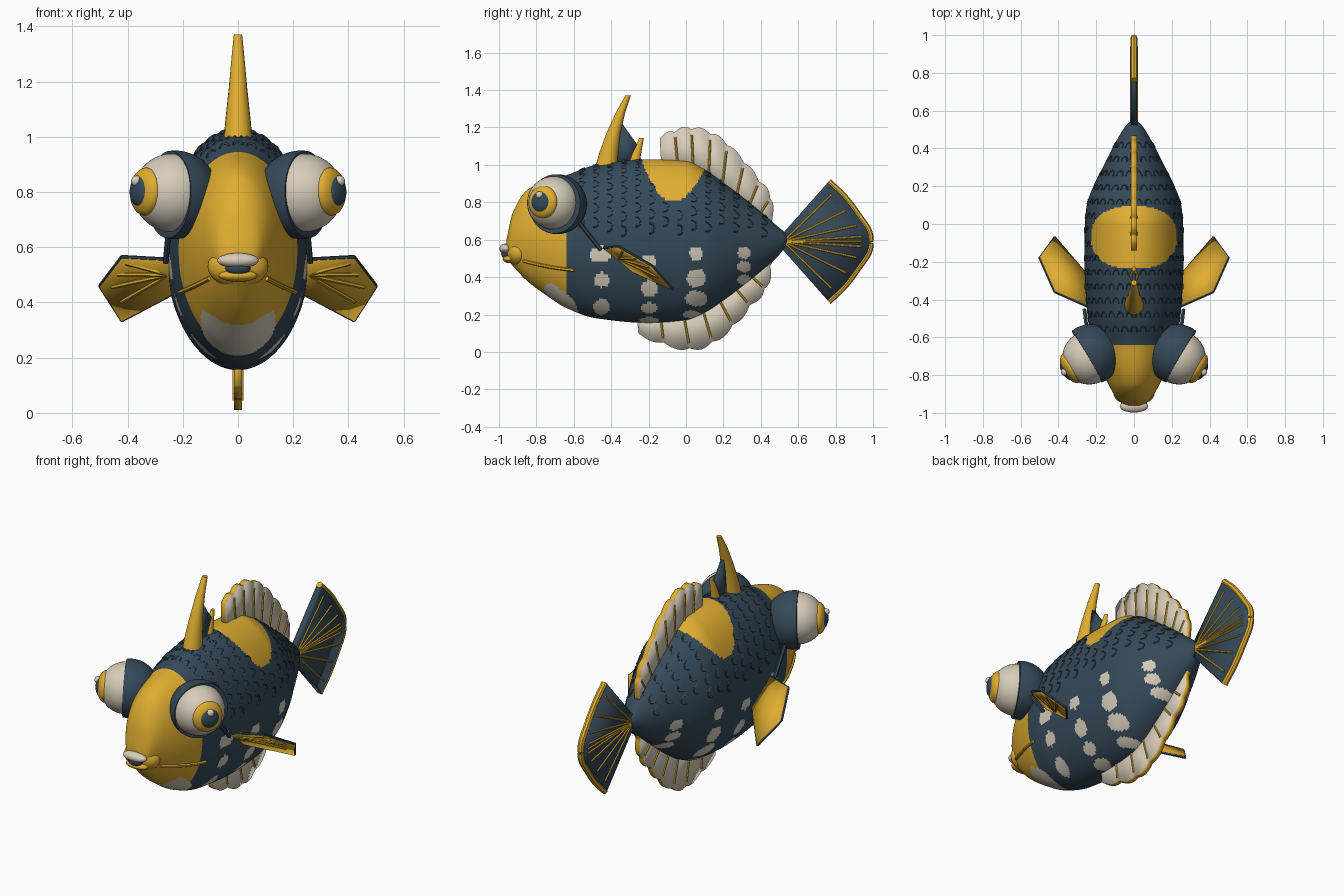
import bpy, bmesh, math
from mathutils import Vector, Matrix

if "Cube" in bpy.data.objects:
    bpy.data.objects.remove(bpy.data.objects["Cube"])


def material(name, rgb):
    m = bpy.data.materials.new(name)
    m.diffuse_color = (*rgb, 1)
    m.use_nodes = True
    m.node_tree.nodes["Principled BSDF"].inputs["Base Color"].default_value = m.diffuse_color
    return m


BLUE = material("slate_blue", (0.036, 0.068, 0.100))
YELLOW = material("golden_yellow", (0.74, 0.42, 0.03))
CREAM = material("cream", (0.68, 0.61, 0.49))


def finish(name, bm, mats, angle=40):
    bmesh.ops.recalc_face_normals(bm, faces=bm.faces)
    me = bpy.data.meshes.new(name)
    bm.to_mesh(me)
    bm.free()
    ob = bpy.data.objects.new(name, me)
    bpy.context.collection.objects.link(ob)
    for m in mats:
        me.materials.append(m)
    bpy.ops.object.select_all(action='DESELECT')
    ob.select_set(True)
    bpy.context.view_layer.objects.active = ob
    bpy.ops.object.shade_smooth_by_angle(angle=math.radians(angle))
    return ob


def loft(bm, rings):
    rows = [[bm.verts.new(p) for p in r] for r in rings]
    n = len(rows[0])
    for a, b in zip(rows, rows[1:]):
        for i in range(n):
            bm.faces.new((a[i], a[(i + 1) % n], b[(i + 1) % n], b[i]))
    bm.faces.new(rows[0])
    bm.faces.new(rows[-1])


def tube(bm, pts, r, n=6):
    pts = [Vector(p) for p in pts]
    rings = []
    for i, p in enumerate(pts):
        q = (pts[min(i + 1, len(pts) - 1)] - pts[max(i - 1, 0)]).to_track_quat('Z', 'X')
        rings.append([p + q @ Vector((r * math.cos(a), r * math.sin(a), 0))
                      for a in (2 * math.pi * k / n for k in range(n))])
    loft(bm, rings)


def ellipsoid(name, c, size, mat, axis=None):
    bm = bmesh.new()
    q = axis.to_track_quat('Z', 'Y').to_matrix().to_4x4() if axis else Matrix()
    bmesh.ops.create_uvsphere(bm, u_segments=32, v_segments=20, radius=1,
                              matrix=Matrix.Translation(c) @ q @ Matrix.Diagonal((*size, 1)))
    return finish(name, bm, [mat])


def spline(pts, per):
    # Catmull-Rom through 2D points
    p = [Vector(a) for a in pts]
    p = [2 * p[0] - p[1]] + p + [2 * p[-1] - p[-2]]
    out = []
    for a, b, c, d in zip(p, p[1:], p[2:], p[3:]):
        for k in range(per):
            t = k / per
            out.append(0.5 * (2 * b + (c - a) * t + (2 * a - 5 * b + 4 * c - d) * t * t
                              + (3 * b - a - 3 * c + d) * t ** 3))
    return out + [p[-2]]


# Body sections: y, top z, bottom z, half width
SECT = [(-.96, .60, .54, .03), (-.95, .645, .49, .06), (-.93, .735, .465, .085), (-.85, .865, .38, .135),
        (-.75, .915, .305, .18), (-.64, .945, .235, .215), (-.48, 1.0, .18, .247), (-.2, 1.03, .155, .262),
        (0, 1.02, .17, .26), (.1, .975, .21, .25), (.2, .905, .275, .215), (.3, .83, .35, .165),
        (.4, .75, .43, .115), (.48, .68, .50, .07), (.53, .635, .56, .035), (.544, .61, .59, .015)]


def section(y):
    i = next((k for k in range(len(SECT) - 2) if y <= SECT[k + 1][0]), len(SECT) - 2)
    h = SECT[i + 1][0] - SECT[i][0]
    t = (y - SECT[i][0]) / h

    def slope(k, c):
        d = [(SECT[j + 1][c] - SECT[j][c]) / (SECT[j + 1][0] - SECT[j][0])
             for j in (k - 1, k) if 0 <= j < len(SECT) - 1]
        if len(d) == 1:
            return d[0]
        return 2 * d[0] * d[1] / (d[0] + d[1]) if d[0] * d[1] > 0 else 0
    return [(1 + 2 * t) * (1 - t) ** 2 * SECT[i][c] + t * (1 - t) ** 2 * h * slope(i, c)
            + t * t * (3 - 2 * t) * SECT[i + 1][c] + t * t * (t - 1) * h * slope(i + 1, c) for c in (1, 2, 3)]


def surface(y, phi):
    top, bot, w = section(y)
    return Vector((w * math.sin(phi), y, (top + bot) / 2 + (top - bot) / 2 * math.cos(phi)))


def surface_at(y, z, s, lift=0):
    top, bot, _ = section(y)
    p = surface(y, s * math.acos(max(-1, min(1, (2 * z - top - bot) / (top - bot)))))
    return p + Vector((s * lift, 0, 0))


def on_saddle(x, y, z):
    return z > .75 and abs(x / .228) ** 2.4 + abs((y + .07) / .165) ** 2.4 < 1


# Side spots: y, z, radius y, radius z
SPOTS = [(-.457, .52, .055, .045), (-.45, .385, .042, .04), (-.45, .24, .045, .042), (-.2, .485, .042, .034),
         (-.195, .34, .045, .045), (-.195, .235, .042, .03), (-.195, .17, .055, .016), (.055, .525, .037, .037),
         (.055, .395, .052, .05), (.055, .285, .06, .042), (.03, .2, .05, .02), (.31, .53, .035, .034),
         (.31, .455, .038, .03), (.31, .385, .035, .028)]

bm = bmesh.new()
loft(bm, [[surface(-.96 + .008 * i, 2 * math.pi * k / 144) for k in range(144)] for i in range(189)])
for f in bm.faces:
    x, y, z = f.calc_center_median()
    if y < -.64 or on_saddle(x, y, z):
        f.material_index = 1
    if z < .4 and abs(x / .135) ** 3 + abs((y + .67) / .095) ** 3 < 1:
        f.material_index = 2
    if any(((y - a) / c) ** 2 + ((z - b) / d) ** 2 < 1 for a, b, c, d in SPOTS):
        f.material_index = 2
finish("body", bm, [BLUE, YELLOW, CREAM])

# Raised scale edges over the back and upper flanks
bm = bmesh.new()
for row in range(14):
    y = -.57 + row * .075
    for k in range(-9, 10):
        top, bot, w = section(y)
        phi = (k + .5 * (row % 2)) * .066 / ((w + (top - bot) / 2) / 2)
        p = surface(y, phi)
        if abs(phi) > 1.7 or p.z < .64 or on_saddle(*p):
            continue
        step = .022 / ((w + (top - bot) / 2) / 2)
        tube(bm, [surface(y + .028 * math.sin(a), phi + step * math.cos(a))
                  for a in (math.pi * j / 6 for j in range(7))], .005, 4)
finish("scale_edges", bm, [BLUE])

# Mouth
ellipsoid("snout", (0, -.895, .53), (.11, .065, .075), YELLOW)
ellipsoid("upper_lip", (0, -.965, .552), (.075, .033, .027), CREAM)
ellipsoid("mouth_opening", (0, -.958, .524), (.045, .03, .027), BLUE)
ellipsoid("lower_lip", (0, -.945, .497), (.07, .035, .022), YELLOW)

for s, side in ((1, "right"), (-1, "left")):
    # Bulging eye in a cut-off socket
    d = Vector((s * .86, -.5, .04)).normalized()
    c = Vector((s * .228, -.69, .79))
    bm = bmesh.new()
    bmesh.ops.create_uvsphere(bm, u_segments=48, v_segments=32, radius=.16, matrix=Matrix.Translation(c))
    bmesh.ops.bisect_plane(bm, geom=bm.verts[:] + bm.edges[:] + bm.faces[:], plane_co=c + d * .025,
                           plane_no=d, clear_outer=True)
    bmesh.ops.holes_fill(bm, edges=bm.edges[:], sides=0)
    finish("eye_socket_" + side, bm, [BLUE])
    e = Vector((s * .238, -.708, .797))
    ellipsoid("eyeball_" + side, e, (.142,) * 3, CREAM)
    ellipsoid("iris_" + side, e + d * .112, (.087, .087, .042), YELLOW, d)
    ellipsoid("pupil_" + side, e + d * .136, (.056, .056, .028), BLUE, d)
    ellipsoid("eye_glint_" + side, e + d * .15 + Vector((0, 0, .036)), (.02,) * 3, CREAM)

    # Cheek line and gill rod
    bm = bmesh.new()
    tube(bm, [surface_at(-.87 + .27 * t, .487 - .075 * t + .025 * t * t, s, .004)
              for t in (j / 12 for j in range(13))], .009)
    finish("cheek_line_" + side, bm, [YELLOW])
    bm = bmesh.new()
    tube(bm, [(s * .245, -.60, .73), (s * .262, -.455, .545)], .011)
    finish("gill_rod_" + side, bm, [BLUE])

    # Pectoral fin: plate, dark rim, rays
    pts = [Vector((s * x, y, z)) for x, y, z in
           ((.24, -.44, .555), (.42, -.36, .565), (.50, -.18, .46), (.42, -.07, .335), (.24, -.28, .43))]
    bm = bmesh.new()
    v = [bm.verts.new(p) for p in pts]
    mid = bm.verts.new(Vector((s * .36, -.26, .485)))
    for i in range(5):
        bm.faces.new((v[i], v[(i + 1) % 5], mid))
    fin = finish("pectoral_fin_" + side, bm, [YELLOW])
    m = fin.modifiers.new("thickness", 'SOLIDIFY')
    m.thickness, m.offset = .014, 0
    bm = bmesh.new()
    for a, b in zip(pts, pts[1:]):
        tube(bm, [a, b], .007)
    finish("pectoral_rim_" + side, bm, [BLUE])
    bm = bmesh.new()
    root = Vector((s * .25, -.36, .50))
    for a, b, t in ((1, 2, .15), (1, 2, .6), (2, 3, .1), (2, 3, .6)):
        tube(bm, [root, root.lerp(pts[a].lerp(pts[b], t), .85)], .008)
    finish("pectoral_rays_" + side, bm, [YELLOW])


def fin_strip(name, base, edge, thick, face, rim):
    bm = bmesh.new()
    a, b = ([bm.verts.new((0, p.x, p.y)) for p in line] for line in (base, edge))
    for i in range(len(a) - 1):
        bm.faces.new((a[i], a[i + 1], b[i + 1], b[i]))
    ob = finish(name, bm, [face, rim])
    m = ob.modifiers.new("thickness", 'SOLIDIFY')
    m.thickness, m.offset, m.material_offset_rim = thick, 0, 1


def fin_rays(name, pairs, x, r):
    bm = bmesh.new()
    for a, b in pairs:
        for s in (1, -1):
            tube(bm, [(s * x, a.x, a.y), (s * x, b.x, b.y)], r)
    finish(name, bm, [YELLOW])


# Scalloped dorsal and anal fins
FINS = {"dorsal_fin": ([(-.14, 1.14), (-.06, 1.175), (.03, 1.19), (.13, 1.165), (.22, 1.105), (.31, 1.01),
                        (.39, .91), (.45, .82), (.46, .70)],
                       [(-.13, .95), (-.04, .95), (.04, .94), (.12, .90), (.19, .85), (.26, .79), (.32, .74),
                        (.37, .70), (.42, .65)]),
        "anal_fin": ([(-.255, .10), (-.12, .05), (.02, .02), (.14, .055), (.25, .145), (.34, .25),
                      (.42, .34), (.45, .46), (.45, .58)],
                     [(-.265, .23), (-.14, .23), (-.02, .24), (.08, .26), (.16, .31), (.24, .37),
                      (.31, .44), (.37, .50), (.42, .56)])}
for name, (outer, inner) in FINS.items():
    o, b = spline(outer, 10), spline(inner, 10)
    edge = [p + (p - q).normalized() * .016 * abs(math.sin(math.pi * i / 10))
            for i, (p, q) in enumerate(zip(o, b))]
    fin_strip(name, b, edge, .03, CREAM, YELLOW)
    fin_rays(name + "_rays", [(b[i], b[i].lerp(o[i], .88)) for i in range(10, 80, 10)], .015, .006)

# Tail fan with golden rays and trailing edge
half = [(.762, .32), (.85, .235), (.925, .135), (.975, .06)]
tail = spline([(y, .59 + h) for y, h in half] + [(.985, .59)] + [(y, .59 - h) for y, h in half[::-1]], 6)
root = [Vector((.51, .625 - .07 * i / (len(tail) - 1))) for i in range(len(tail))]
fin_strip("tail_fin", root, tail, .03, BLUE, BLUE)
hub = Vector((.52, .59))
fin_rays("tail_rays", [(hub, hub.lerp(tail[i], .9)) for i in range(3, 48, 6)] +
         [(hub, hub.lerp(tail[24], .9))], .015, .006)
bm = bmesh.new()
tube(bm, [(0, p.x, p.y) for p in tail], .018, 8)
finish("tail_trailing_edge", bm, [YELLOW])

# Dorsal spines: front y, back y, z, half width
SPINES = {"front_spine": [(-.49, -.37, .97, .053), (-.465, -.362, 1.06, .046), (-.425, -.35, 1.17, .034),
                          (-.375, -.325, 1.28, .024), (-.325, -.295, 1.37, .015)],
          "rear_spine": [(-.315, -.25, .99, .026), (-.29, -.24, 1.06, .02), (-.25, -.225, 1.145, .01)]}
for name, rows in SPINES.items():
    bm = bmesh.new()
    loft(bm, [[(w * math.cos(t), (a + b) / 2 + (b - a) / 2 * math.sin(t), z)
               for t in (2 * math.pi * k / 20 for k in range(20))] for a, b, z, w in rows])
    finish(name, bm, [YELLOW])
fin_strip("spine_membrane", [Vector((-.39, 1.0)), Vector((-.27, 1.0))],
          [Vector((-.34, 1.22)), Vector((-.262, 1.11))], .02, BLUE, BLUE)
